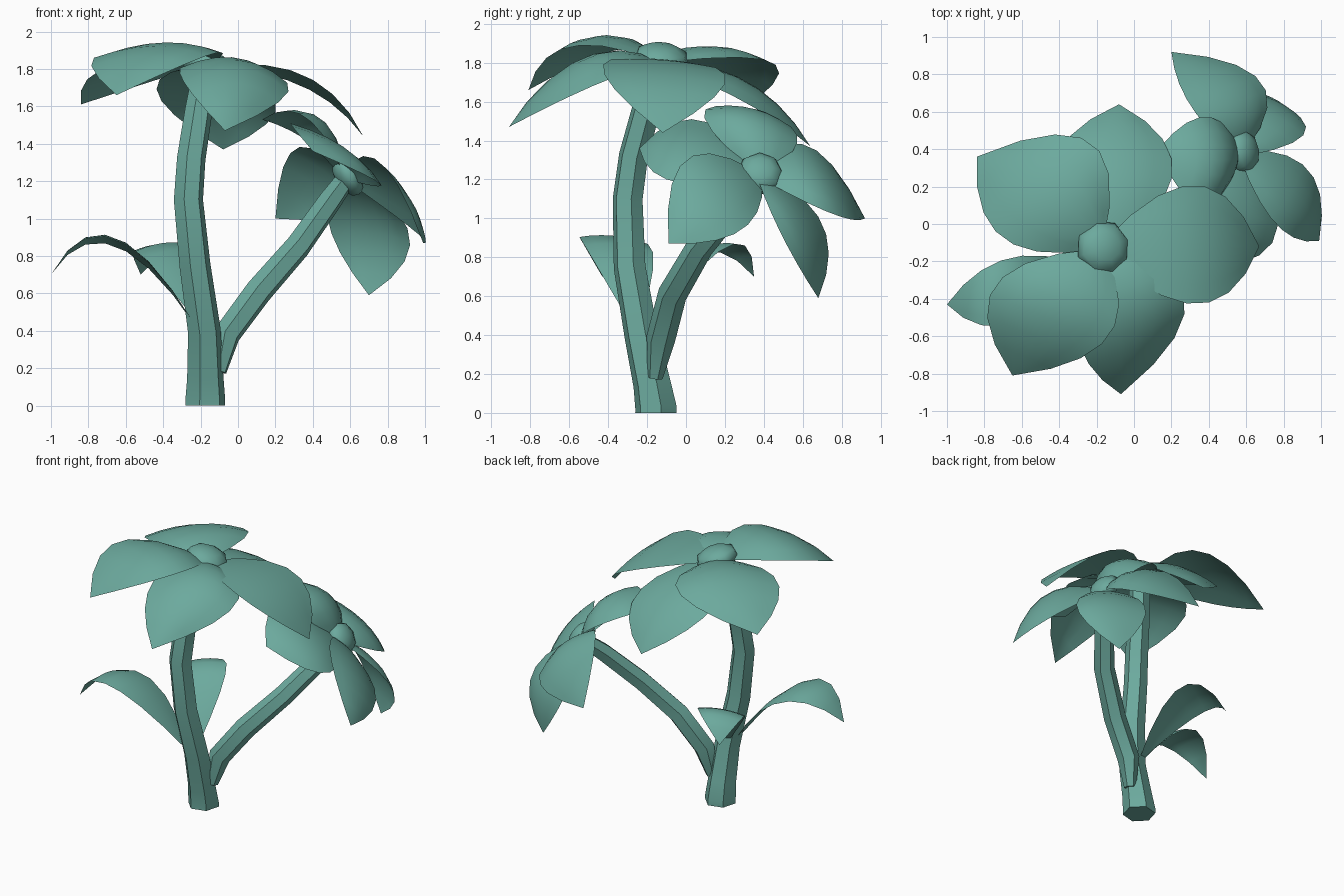
import bpy
import bmesh
import math
from mathutils import Vector

default = bpy.data.objects.get("Cube")
if default:
    bpy.data.objects.remove(default, do_unlink=True)

teal = bpy.data.materials.new("teal_green")
teal.use_nodes = True
colour = (0.15, 0.40, 0.34, 1)
teal.diffuse_color = colour
teal.node_tree.nodes["Principled BSDF"].inputs["Base Color"].default_value = colour


def finish(obj, angle):
    """Give the part its colour and shading."""
    obj.data.materials.clear()
    obj.data.materials.append(teal)
    bpy.ops.object.select_all(action="DESELECT")
    obj.select_set(True)
    bpy.context.view_layer.objects.active = obj
    bpy.ops.object.shade_smooth_by_angle(angle=math.radians(angle))


def mesh_object(name, bm):
    mesh = bpy.data.meshes.new(name)
    bm.to_mesh(mesh)
    bm.free()
    obj = bpy.data.objects.new(name, mesh)
    bpy.context.collection.objects.link(obj)
    return obj


def arc(start, middle, end, peak, s):
    """Parabola from start to end that meets middle at s = peak."""
    return (start * ((s - peak) * (s - 1) / peak)
            + middle * (s * (1 - s) / (peak * (1 - peak)))
            + end * (s * (s - peak) / (1 - peak)))


def blade(name, base, tip, side_a, side_b, axis, bulge, peak, spread, rows=7, cols=6):
    """Arched petal or leaf spanned by its base, tip and two widest points."""
    base, tip, side_a, side_b = map(Vector, (base, tip, side_a, side_b))
    ridge = (side_a + side_b) / 2 + axis * bulge
    flare = (side_a - side_b) * spread
    rails = ((base + flare, side_a), (base, ridge), (base - flare, side_b))
    bm = bmesh.new()
    grid = []
    for i in range(rows + 1):
        a, m, b = (arc(root, widest, tip, peak, i / rows) for root, widest in rails)
        grid.append([bm.verts.new(arc(a, m, b, 0.5, j / cols)) for j in range(cols + 1)])
    for low, high in zip(grid, grid[1:]):
        for j in range(cols):
            bm.faces.new((low[j], low[j + 1], high[j + 1], high[j]))
    bmesh.ops.remove_doubles(bm, verts=bm.verts, dist=0.001)
    bm.normal_update()
    if sum(f.normal.dot(axis) for f in bm.faces) < 0:
        bmesh.ops.reverse_faces(bm, faces=bm.faces)
    finish(mesh_object(name, bm), 60)


def stem(name, path):
    """Six-sided tapering tube; each path point is x, y, z, radius."""
    curve = bpy.data.curves.new(name, "CURVE")
    curve.dimensions = "3D"
    curve.bevel_depth = 1
    curve.bevel_resolution = 1
    curve.use_fill_caps = True
    spline = curve.splines.new("POLY")
    spline.points.add(len(path) - 1)
    for point, (x, y, z, radius) in zip(spline.points, path):
        point.co = (x, y, z, 1)
        point.radius = radius
        point.tilt = 0.25
    obj = bpy.data.objects.new(name, curve)
    bpy.context.collection.objects.link(obj)
    bpy.ops.object.select_all(action="DESELECT")
    obj.select_set(True)
    bpy.context.view_layer.objects.active = obj
    bpy.ops.object.convert(target="MESH")
    finish(bpy.context.object, 35)


def flower(name, centre, axis, core_radius, core_depth, petals):
    """Flattened round core with a ring of petals."""
    axis = Vector(axis).normalized()
    bm = bmesh.new()
    bmesh.ops.create_uvsphere(bm, u_segments=8, v_segments=6, radius=core_radius)
    bmesh.ops.scale(bm, verts=bm.verts, vec=(1, 1, core_depth / core_radius))
    core = mesh_object(name + "_core", bm)
    core.rotation_mode = "QUATERNION"
    core.rotation_quaternion = axis.to_track_quat("Z", "Y")
    core.location = Vector(centre) + axis * 0.02
    finish(core, 60)
    for place, (tip, side_a, side_b, bulge, spread) in petals.items():
        blade(f"{name}_petal_{place}", centre, tip, side_a, side_b,
              axis, bulge, 0.57, spread)


# Stems
stem("main_stem", [
    (-.175, -.155, 0, .11), (-.175, -.155, .03, .11), (-.175, -.175, .15, .1),
    (-.18, -.23, .4, .09), (-.23, -.29, .75, .085), (-.265, -.3, 1.1, .08),
    (-.25, -.27, 1.32, .078), (-.21, -.2, 1.58, .075), (-.17, -.14, 1.8, .07)])
stem("side_stem", [
    (-.1, -.16, .18, .04), (-.06, -.13, .38, .075), (.11, -.07, .61, .075),
    (.32, .07, .85, .07), (.49, .27, 1.09, .065), (.57, .38, 1.2, .055)])

# Upper flower, facing up
flower("upper_flower", (-.17, -.13, 1.8), (.3, .1, 1), .15, .08, {
    "left": ((.67, -.12, 1.44), (.4, -.42, 1.74), (.38, .2, 1.69), .02, .04),
    "back": ((-.08, .64, 1.37), (.2, .35, 1.57), (-.41, .37, 1.63), .07, .15),
    "back_right": ((-.84, .36, 1.61), (-.28, .46, 1.79), (-.74, -.04, 1.79), .07, 0),
    "front_right": ((-.65, -.81, 1.66), (-.77, -.38, 1.86), (-.17, -.64, 1.87), .06, 0),
    "front": ((-.07, -.91, 1.47), (-.29, -.65, 1.73), (.27, -.48, 1.68), .1, .1)})

# Lower flower, facing sideways
flower("lower_flower", (.57, .38, 1.22), (.85, .1, .5), .12, .07, {
    "top": ((.13, .4, 1.53), (.33, .1, 1.56), (.35, .57, 1.43), .09, .05),
    "front": ((.4, -.24, 1.36), (.28, .03, 1.51), (.74, -.1, 1.2), .06, .05),
    "outer": ((.99, -.09, .87), (.79, -.03, 1.27), (.96, .25, .92), .04, .05),
    "bottom": ((.7, .68, .59), (.92, .52, .86), (.5, .72, .92), .06, .08),
    "back": ((.2, .92, 1), (.28, .67, 1.35), (.65, .79, 1.01), .06, .05)})

# Leaves
up = Vector((0, 0, 1))
blade("right_leaf", (-.21, -.25, .4), (-1, -.43, .7),
      (-.82, -.25, .86), (-.82, -.54, .89), up, .02, .72, 0)
blade("back_leaf", (-.2, -.2, .42), (-.52, .35, .7),
      (-.56, .14, .83), (-.3, .28, .87), up, .02, .65, 0)
